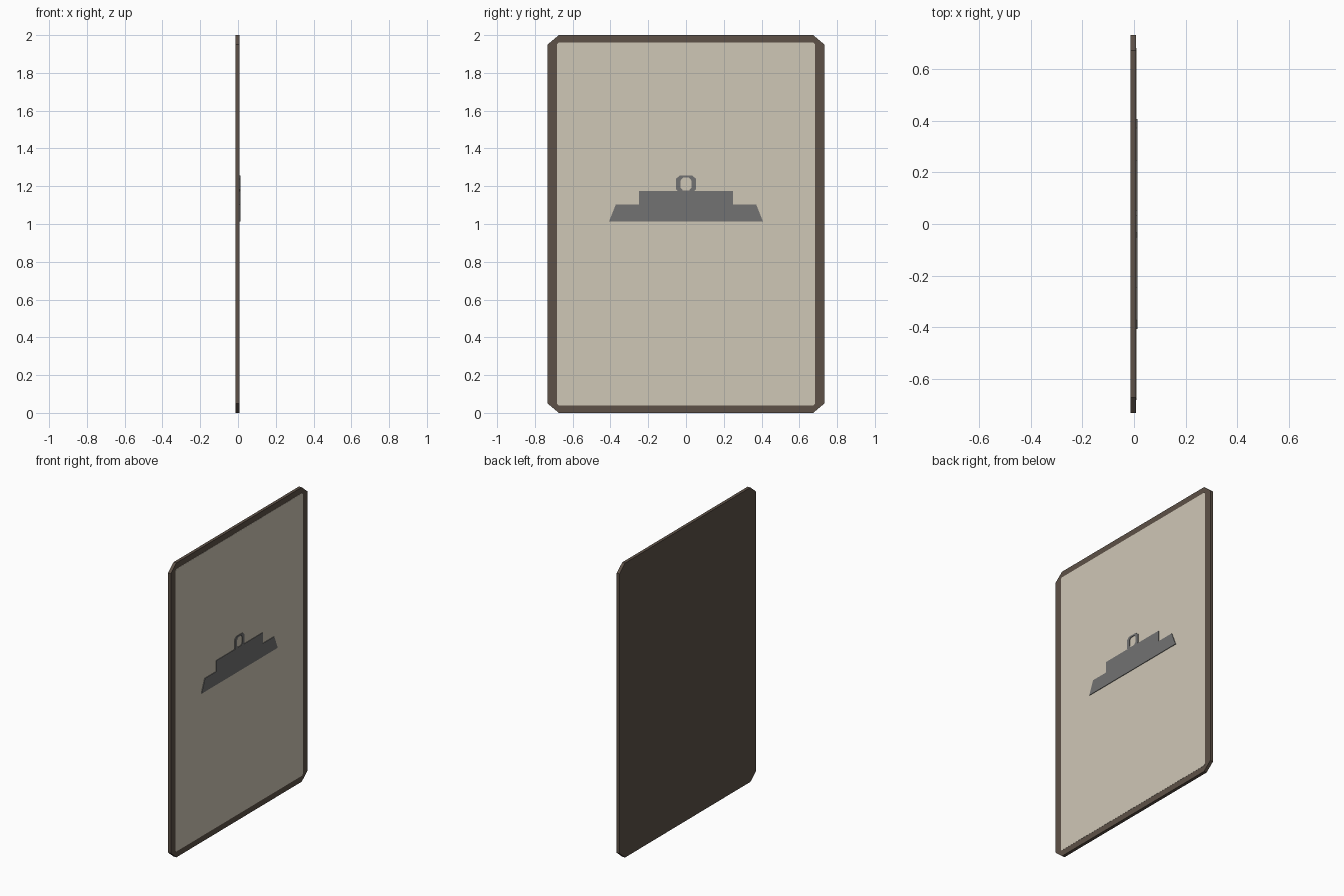
import bpy, bmesh

if "Cube" in bpy.data.objects:
    bpy.data.objects.remove(bpy.data.objects["Cube"])


def srgb(r, g, b):
    return tuple(((c / 255 + 0.055) / 1.055) ** 2.4 for c in (r, g, b)) + (1.0,)


def material(name, rgb):
    m = bpy.data.materials.new(name)
    m.diffuse_color = srgb(*rgb)
    m.use_nodes = True
    m.node_tree.nodes["Principled BSDF"].inputs["Base Color"].default_value = m.diffuse_color
    return m


BROWN = material("dark brown", (93, 81, 71))
CREAM = material("cream", (207, 199, 182))
GREY = material("grey", (114, 114, 114))


def octagon(hy, z0, z1, cy, cz):
    """Chamfered rectangle in the y-z plane."""
    return [(-hy + cy, z0), (hy - cy, z0), (hy, z0 + cz), (hy, z1 - cz),
            (hy - cy, z1), (-hy + cy, z1), (-hy, z1 - cz), (-hy, z0 + cz)]


def plate(name, loops, x0, x1, mat):
    """Extrude a y-z outline (with optional hole of equal point count) along x."""
    bm = bmesh.new()
    rings = [[[bm.verts.new((x, y, z)) for y, z in lp] for x in (x0, x1)] for lp in loops]
    n = len(loops[0])
    for r in rings:
        for i in range(n):
            j = (i + 1) % n
            bm.faces.new((r[0][i], r[0][j], r[1][j], r[1][i]))
    for side in (0, 1):
        if len(rings) == 1:
            bm.faces.new(rings[0][side])
        else:
            for i in range(n):
                j = (i + 1) % n
                bm.faces.new((rings[0][side][i], rings[0][side][j],
                              rings[1][side][j], rings[1][side][i]))
    bmesh.ops.recalc_face_normals(bm, faces=bm.faces)
    me = bpy.data.meshes.new(name)
    bm.to_mesh(me)
    bm.free()
    me.materials.append(mat)
    ob = bpy.data.objects.new(name, me)
    bpy.context.collection.objects.link(ob)
    return ob


# Backing board whose edge shows as the frame
plate("frame_board", [octagon(0.733, 0, 2, 0.06, 0.05)], -0.013, 0.008, BROWN)

# Cream face panel
plate("face_panel", [octagon(0.683, 0.04, 1.96, 0.008, 0.008)], 0.004, 0.009, CREAM)

# Stepped ship silhouette: hull and cabin in one outline
half = [(0.408, 1.012), (0.372, 1.102), (0.248, 1.102), (0.248, 1.176)]
plate("ship_hull", [half + [(-y, z) for y, z in reversed(half)]], 0.006, 0.013, GREY)

# Ring-shaped funnel
plate("ship_funnel", [octagon(0.053, 1.165, 1.257, 0.02, 0.018),
                      octagon(0.028, 1.178, 1.245, 0.011, 0.014)], 0.006, 0.013, GREY)
